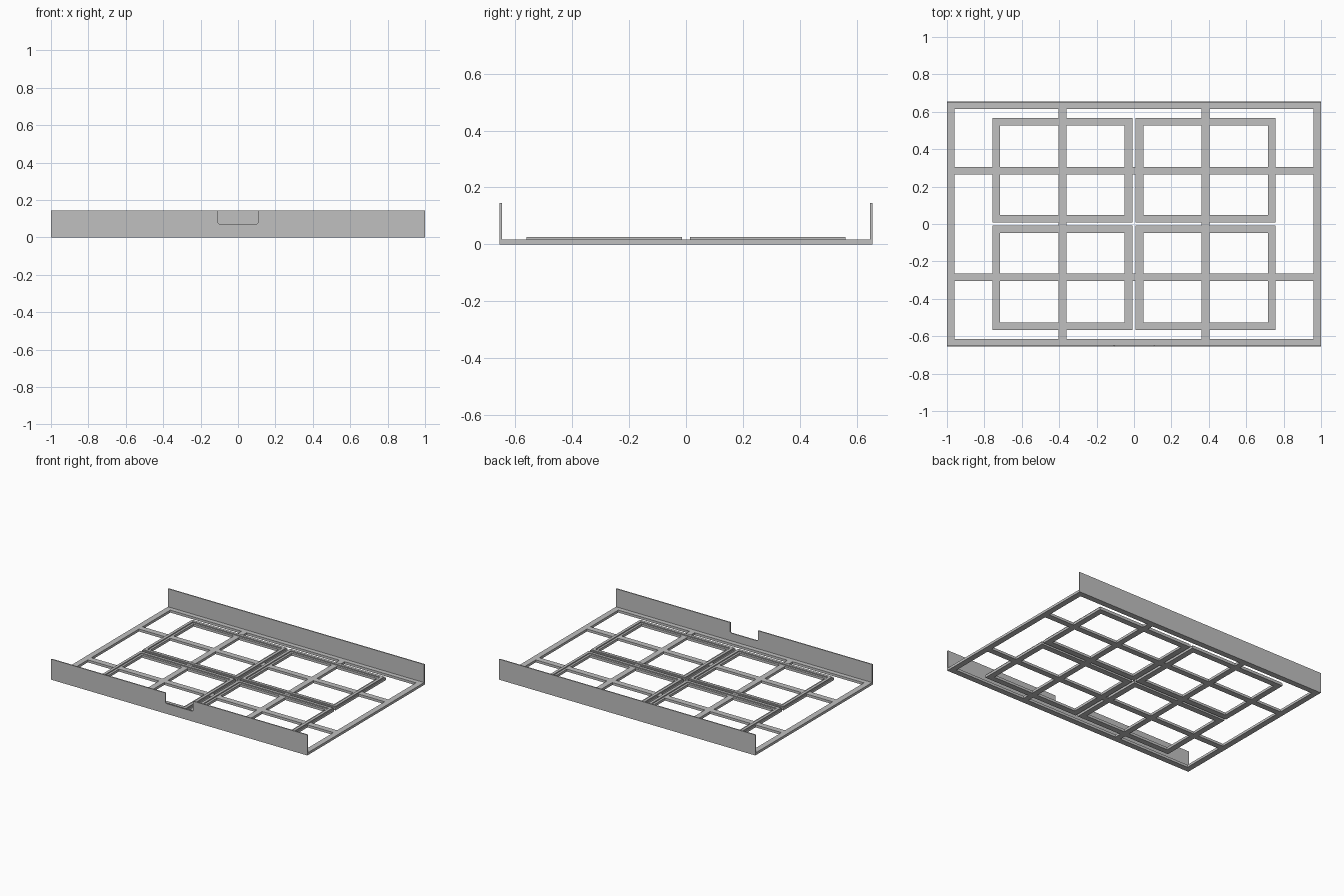
import bpy, bmesh, math

if "Cube" in bpy.data.objects:
    bpy.data.objects.remove(bpy.data.objects["Cube"])

# One plain metal colour
metal = bpy.data.materials.new("grey_metal")
metal.diffuse_color = (0.53, 0.53, 0.53, 1)
metal.use_nodes = True
metal.node_tree.nodes["Principled BSDF"].inputs["Base Color"].default_value = metal.diffuse_color

HX, HY = 1.0, 0.655      # half size of the base frame
BAR, T = 0.041, 0.0175   # bar width and thickness
WALL, WALL_H = 0.008, 0.145


def finish(name, bm):
    bmesh.ops.recalc_face_normals(bm, faces=bm.faces)
    me = bpy.data.meshes.new(name)
    bm.to_mesh(me)
    bm.free()
    me.materials.append(metal)
    ob = bpy.data.objects.new(name, me)
    bpy.context.collection.objects.link(ob)
    return ob


def box(name, x0, x1, y0, y1, z0, z1):
    bm = bmesh.new()
    bmesh.ops.create_cube(bm, size=1)
    for v in bm.verts:
        v.co = (x1 if v.co.x > 0 else x0,
                y1 if v.co.y > 0 else y0,
                z1 if v.co.z > 0 else z0)
    return finish(name, bm)


def ring(name, x0, x1, y0, y1, section):
    """Sweep a closed (inset, z) section around a rectangle with mitred corners."""
    bm = bmesh.new()
    loops = []
    for d, z in section:
        corners = [(x0 + d, y0 + d), (x1 - d, y0 + d), (x1 - d, y1 - d), (x0 + d, y1 - d)]
        loops.append([bm.verts.new((x, y, z)) for x, y in corners])
    n = len(loops)
    for i in range(n):
        a, b = loops[i], loops[(i + 1) % n]
        for k in range(4):
            m = (k + 1) % 4
            bm.faces.new((a[k], a[m], b[m], b[k]))
    return finish(name, bm)


def wall(name, outline, y0, y1):
    """Extrude an (x, z) outline along y."""
    bm = bmesh.new()
    face = bm.faces.new([bm.verts.new((x, y0, z)) for x, z in outline])
    out = bmesh.ops.extrude_face_region(bm, geom=[face])
    for v in out["geom"]:
        if isinstance(v, bmesh.types.BMVert):
            v.co.y = y1
    return finish(name, bm)


# Base frame
ring("base_frame", -HX, HX, -HY, HY, [(0, 0), (BAR, 0), (BAR, T), (0, T)])

# Cross bars in both directions
for s, side in ((-1, "a"), (1, "b")):
    cx, cy = 0.382 * s, 0.285 * s
    box("long_bar_" + side, -HX + BAR, HX - BAR, cy - BAR / 2, cy + BAR / 2, 0, T)
    box("short_bar_" + side, cx - BAR / 2, cx + BAR / 2, -HY + BAR, HY - BAR, 0, T)

# Four panel frames with a raised rim
rim = [(0, 0), (0.041, 0), (0.041, T), (0.026, T), (0.026, 0.025),
       (0.006, 0.025), (0.006, T), (0, T)]
for sx in (-1, 1):
    for sy in (-1, 1):
        xs = sorted((sx * 0.009, sx * 0.757))
        ys = sorted((sy * 0.008, sy * 0.567))
        ring("panel_frame", xs[0], xs[1], ys[0], ys[1], rim)

# Rear wall
wall("rear_wall", [(-HX, 0), (HX, 0), (HX, WALL_H), (-HX, WALL_H)], HY - WALL, HY)

# Front wall with a central notch that has rounded lower corners
NX, NZ, R = 0.108, 0.072, 0.01
arc = [(NX - R + R * math.cos(t), NZ + R - R * math.sin(t))
       for t in (i * math.pi / 8 for i in range(5))]
notch = [(NX, WALL_H)] + arc + [(-x, z) for x, z in reversed(arc)] + [(-NX, WALL_H)]
wall("front_wall", [(-HX, 0), (HX, 0), (HX, WALL_H)] + notch + [(-HX, WALL_H)],
     -HY, -HY + WALL)
